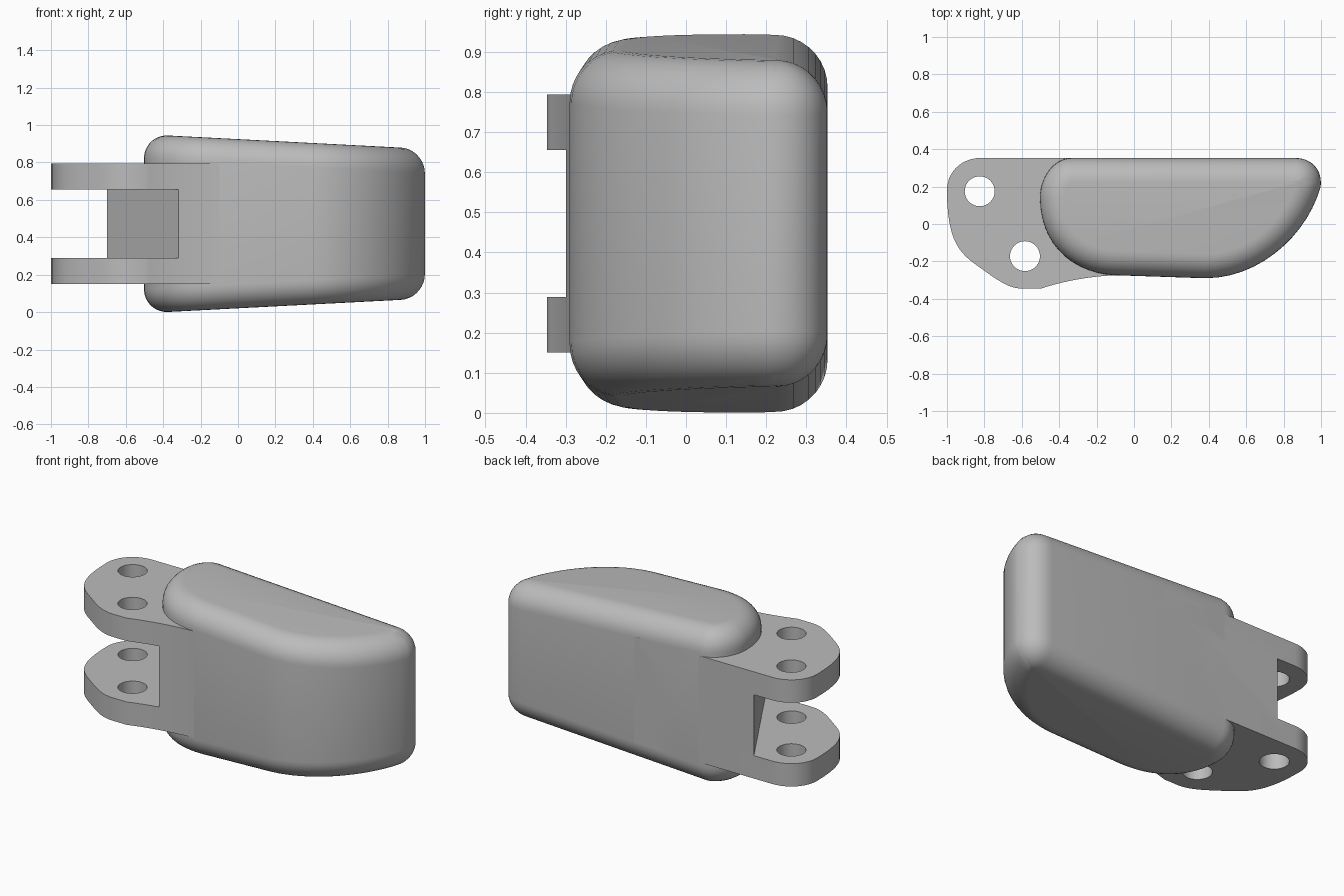
import bpy, bmesh, math
from mathutils import Vector
from mathutils.geometry import interpolate_bezier

if "Cube" in bpy.data.objects:
    bpy.data.objects.remove(bpy.data.objects["Cube"], do_unlink=True)

MID = 0.4725   # height of the symmetry plane

grey = bpy.data.materials.new("plain grey")
grey.use_nodes = True
grey.diffuse_color = (0.5, 0.5, 0.5, 1)
grey.node_tree.nodes["Principled BSDF"].inputs["Base Color"].default_value = (0.5, 0.5, 0.5, 1)


def outline(segments, steps=14):
    """Closed path from points (straight runs) and 4-point Bezier segments."""
    pts = []
    for seg in segments:
        if len(seg) == 4:
            a, b, c, d = (Vector(p) for p in seg)
            new = interpolate_bezier(a, b, c, d, steps)
        else:
            new = [Vector(seg)]
        for p in new:
            p = Vector((p[0], p[1]))
            if not pts or (p - pts[-1]).length > 1e-4:
                pts.append(p)
    if (pts[0] - pts[-1]).length < 1e-4:
        pts.pop()
    return pts


def loft(name, rings):
    """Skin a stack of equal rings and cap both ends."""
    bm = bmesh.new()
    vr = [[bm.verts.new(p) for p in ring] for ring in rings]
    n = len(vr[0])
    for lo, hi in zip(vr, vr[1:]):
        for i in range(n):
            j = (i + 1) % n
            bm.faces.new((lo[i], lo[j], hi[j], hi[i]))
    bm.faces.new(vr[0])
    bm.faces.new(vr[-1])
    bmesh.ops.recalc_face_normals(bm, faces=bm.faces)
    me = bpy.data.meshes.new(name)
    bm.to_mesh(me)
    bm.free()
    me.materials.append(grey)
    ob = bpy.data.objects.new(name, me)
    bpy.context.collection.objects.link(ob)
    return ob


def prism(name, pts, z0, z1):
    return loft(name, [[(p[0], p[1], z) for p in pts] for z in (z0, z1)])


def select(ob):
    bpy.ops.object.select_all(action='DESELECT')
    ob.select_set(True)
    bpy.context.view_layer.objects.active = ob


def smooth(ob):
    select(ob)
    bpy.ops.object.shade_smooth_by_angle(angle=math.radians(32))


def cut(ob, cutter):
    select(ob)
    mod = ob.modifiers.new("cut", 'BOOLEAN')
    mod.operation = 'DIFFERENCE'
    mod.solver = 'EXACT'
    mod.object = cutter
    bpy.ops.object.modifier_apply(modifier=mod.name)
    bpy.data.objects.remove(cutter, do_unlink=True)


# Padded body: D-shaped plan, tapering in height, rounded top and bottom rims
plan = outline([
    ((-0.33, 0.353), (-0.43, 0.353), (-0.503, 0.25), (-0.503, 0.14)),
    ((-0.503, 0.14), (-0.50, -0.12), (-0.32, -0.262), (-0.1, -0.274)),
    ((0.38, -0.29), (0.68, -0.29), (0.93, -0.05), (0.998, 0.2)),
    ((0.998, 0.2), (1.008, 0.29), (0.95, 0.353), (0.86, 0.353)),
])


def inset(pts, d):
    out = []
    for i, p in enumerate(pts):
        t = (pts[(i + 1) % len(pts)] - pts[i - 1]).normalized()
        out.append(p + Vector((-t.y, t.x)) * d)
    return out


RIM, STEPS = 0.13, 9
upper = []
for k in range(STEPS + 1):
    a = math.pi / 2 * k / STEPS
    drop = RIM * (1 - math.sin(a))
    ring = inset(plan, RIM * (1 - math.cos(a)))
    upper.append([(p.x, p.y, 0.944 - 0.052 * (p.x + 0.37) - drop) for p in ring])
lower = [[(x, y, 2 * MID - z) for x, y, z in ring] for ring in reversed(upper)]
body = loft("padded_body", lower + upper)
smooth(body)

# Hinge block: fork of two lugs joined to the body
lug = outline([
    ((-0.82, 0.353), (-0.92, 0.353), (-1.0, 0.28), (-1.0, 0.18)),
    ((-1.0, 0.18), (-1.0, -0.13), (-0.91, -0.17), (-0.8, -0.25)),
    ((-0.8, -0.25), (-0.69, -0.33), (-0.65, -0.346), (-0.58, -0.346)),
    (-0.5, -0.346),
    ((-0.5, -0.346), (-0.38, -0.306), (-0.24, -0.28), (-0.1, -0.274)),
    (0.1, -0.1), (0.1, 0.353),
])
hinge = prism("hinge_fork", lug, 0.151, 2 * MID - 0.151)

# Slot between the lugs, with a slanted end wall
cut(hinge, prism("slot_cutter", [(-1.2, 0.5), (-0.786, 0.5), (-0.7, 0.353),
                                 (-0.32, -0.297), (-0.26, -0.4), (-1.2, -0.4)],
                 0.289, 2 * MID - 0.289))

# Pin holes through both lugs
for x, y in ((-0.825, 0.175), (-0.583, -0.172)):
    circle = [(x + 0.08 * math.cos(math.tau * i / 40),
               y + 0.08 * math.sin(math.tau * i / 40)) for i in range(40)]
    cut(hinge, prism("pin_cutter", circle, -0.1, 1.1))
smooth(hinge)
